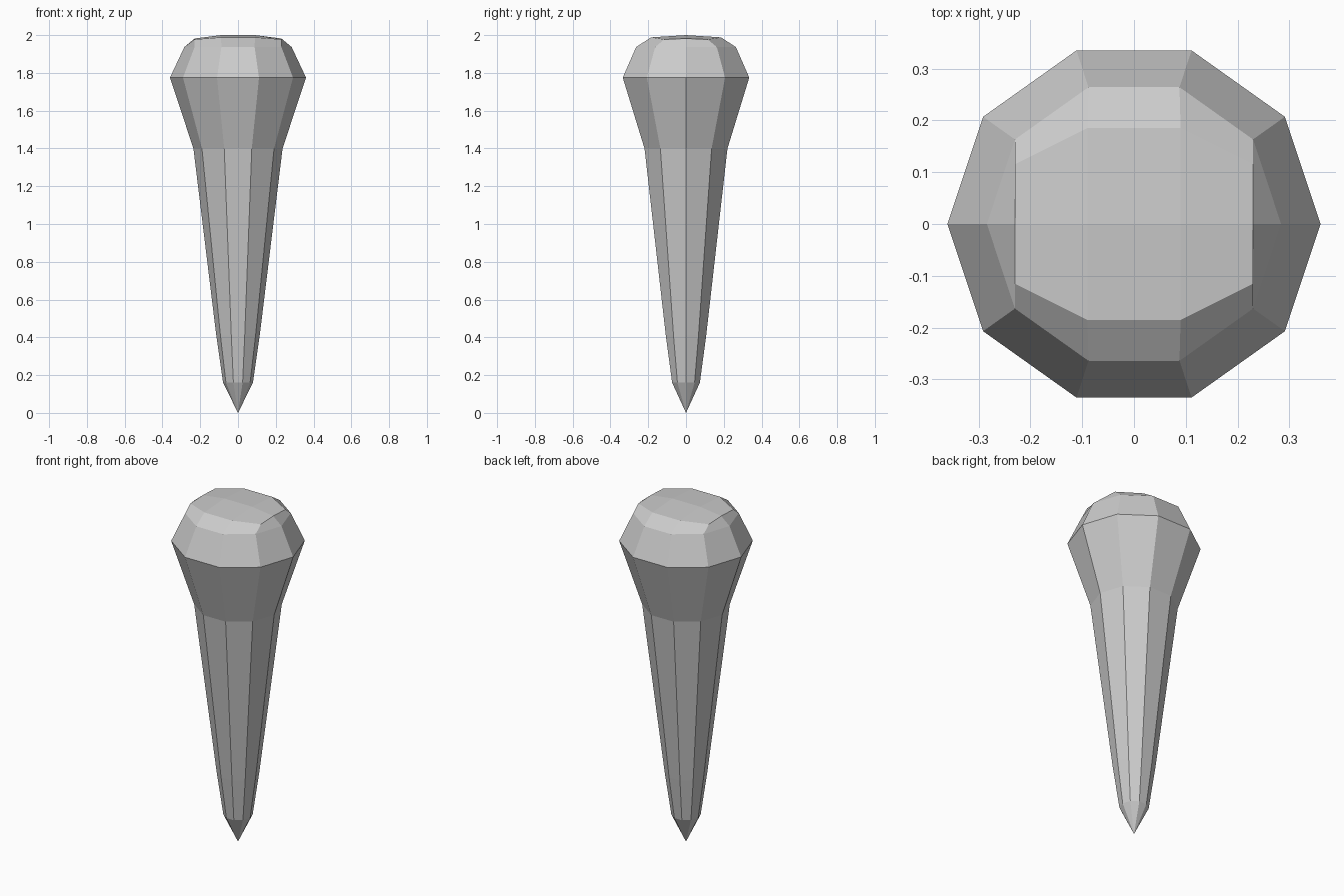
import bpy, bmesh
from math import cos, sin, pi

if "Cube" in bpy.data.objects:
    bpy.data.objects.remove(bpy.data.objects["Cube"])

SIDES = 10
YS = 0.978  # slight flattening front to back
# (radius, height) from just above the point up to the crown
PROFILE = [(0.079, 0.16), (0.115, 0.41), (0.236, 1.40), (0.36, 1.775), (0.284, 1.937)]

bm = bmesh.new()


def ring(r, z):
    return [bm.verts.new((r * cos(2 * pi * i / SIDES), r * YS * sin(2 * pi * i / SIDES), z))
            for i in range(SIDES)]


def bridge(a, b):
    for i in range(SIDES):
        j = (i + 1) % SIDES
        bm.faces.new((a[i], a[j], b[j], b[i]))


# Tapered shaft and flared head
rings = [ring(r, z) for r, z in PROFILE]

# Rim of the crown, mirrored from one quarter
quarter = [(0.23, 0, 1.982), (0.23, 0.115, 1.977), (0.09, 0.185, 1.988)]
half = quarter + [(-x, y, z) for x, y, z in reversed(quarter)]
rim = half + [(x, -y, z) for x, y, z in reversed(half[1:-1])]
top = [bm.verts.new(p) for p in rim]
rings.append(top)
for lower, upper in zip(rings, rings[1:]):
    bridge(lower, upper)

# Sharp point
tip = bm.verts.new((0, 0, 0))
for i in range(SIDES):
    bm.faces.new((tip, rings[0][(i + 1) % SIDES], rings[0][i]))

# Gently raised crown faces around a central ridge
right = bm.verts.new((0.09, 0, 2.0))
left = bm.verts.new((-0.09, 0, 2.0))
t = top
for f in [(t[0], t[1], t[2], right), (right, t[2], t[3], left), (left, t[3], t[4], t[5]),
          (t[5], t[6], t[7], left), (left, t[7], t[8], right), (right, t[8], t[9], t[0])]:
    bm.faces.new(f)

bmesh.ops.recalc_face_normals(bm, faces=bm.faces)
mesh = bpy.data.meshes.new("spike")
bm.to_mesh(mesh)
bm.free()
bpy.context.collection.objects.link(bpy.data.objects.new("spike", mesh))
